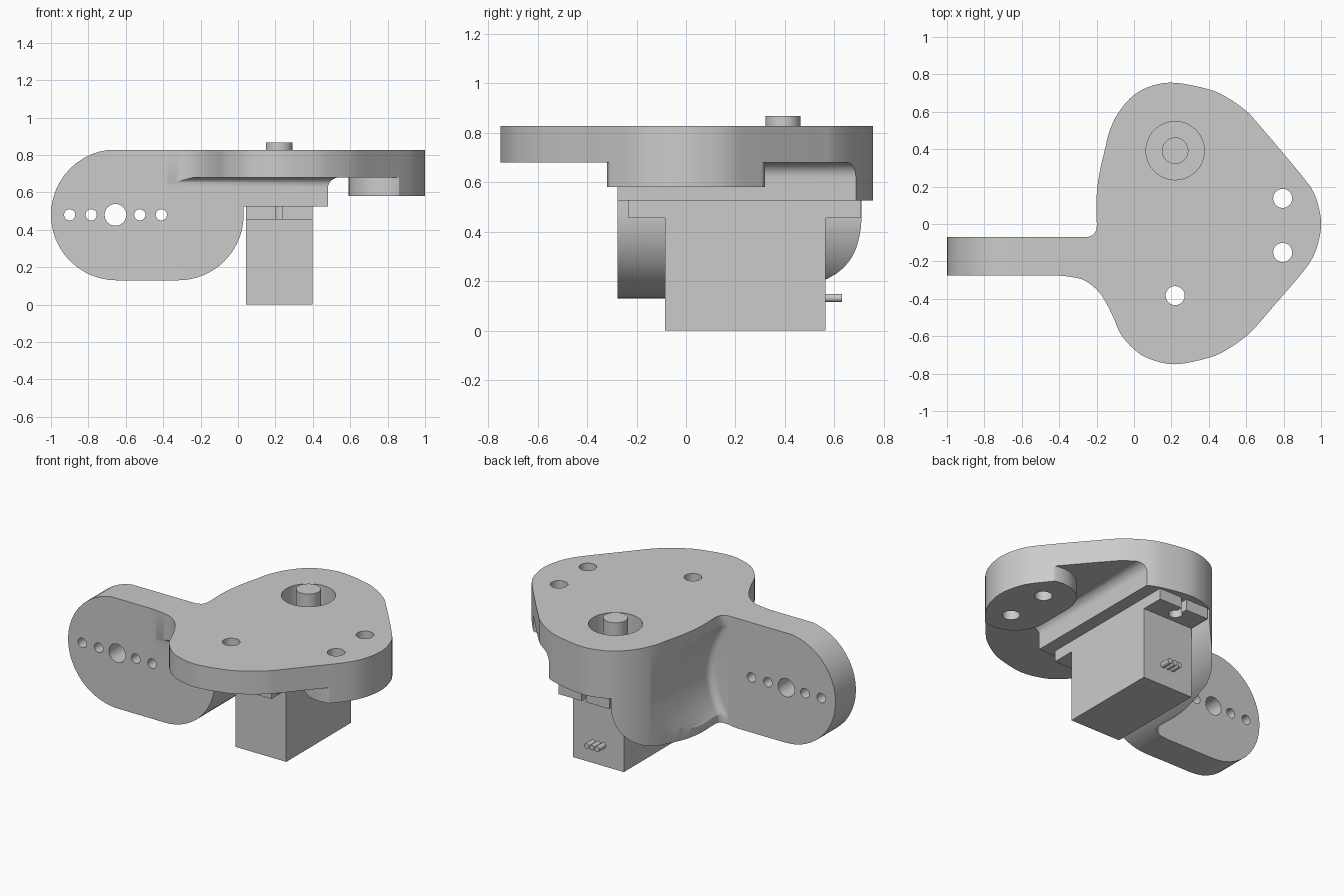
import bpy
from math import sin, cos, pi, radians
from mathutils import Vector

old = bpy.data.objects.get("Cube")
if old:
    bpy.data.objects.remove(old, do_unlink=True)

grey = bpy.data.materials.new("light_grey")
grey.use_nodes = True
GREY = (0.6, 0.6, 0.6, 1)
grey.diffuse_color = GREY
grey.node_tree.nodes["Principled BSDF"].inputs["Base Color"].default_value = GREY


def prism(name, pts, axis, lo, hi):
    """Extrude a closed 2D profile along an axis from lo to hi."""
    place = {"x": lambda a, b, t: (t, a, b),
             "y": lambda a, b, t: (a, t, b),
             "z": lambda a, b, t: (a, b, t)}[axis]
    n = len(pts)
    verts = [place(a, b, t) for t in (lo, hi) for a, b in pts]
    faces = [tuple(range(n)), tuple(range(n, 2 * n))]
    faces += [(i, (i + 1) % n, (i + 1) % n + n, i + n) for i in range(n)]
    mesh = bpy.data.meshes.new(name)
    mesh.from_pydata(verts, [], faces)
    mesh.materials.append(grey)
    obj = bpy.data.objects.new(name, mesh)
    bpy.context.collection.objects.link(obj)
    activate(obj)
    bpy.ops.object.mode_set(mode="EDIT")
    bpy.ops.mesh.select_all(action="SELECT")
    bpy.ops.mesh.normals_make_consistent(inside=False)
    bpy.ops.object.mode_set(mode="OBJECT")
    return obj


def activate(obj):
    bpy.ops.object.select_all(action="DESELECT")
    obj.select_set(True)
    bpy.context.view_layer.objects.active = obj


def arc(cx, cy, r, start, end, steps=16):
    angles = [radians(start + (end - start) * i / steps) for i in range(steps + 1)]
    return [(cx + r * cos(a), cy + r * sin(a)) for a in angles]


def circle(cx, cy, r, steps=32):
    return arc(cx, cy, r, 0, 360, steps)[:-1]


def rect(a0, a1, b0, b1):
    return [(a0, b0), (a1, b0), (a1, b1), (a0, b1)]


def spline(pts, steps=4):
    """Smooth open curve through the points."""
    p = [Vector(q) for q in [pts[0]] + pts + [pts[-1]]]
    out = []
    for a, b, c, d in zip(p, p[1:], p[2:], p[3:]):
        for i in range(steps):
            t = i / steps
            q = b + (c - a) * t / 2 + (a - 2.5 * b + 2 * c - d / 2) * t * t \
                + (1.5 * (b - c) + (d - a) / 2) * t ** 3
            out.append((q.x, q.y))
    return out + [pts[-1]]


def combine(obj, tool, operation):
    mod = obj.modifiers.new("cut", "BOOLEAN")
    mod.operation, mod.solver, mod.object = operation, "EXACT", tool
    activate(obj)
    bpy.ops.object.modifier_apply(modifier=mod.name)
    bpy.data.objects.remove(tool, do_unlink=True)


def smooth(obj):
    activate(obj)
    bpy.ops.object.shade_smooth_by_angle(angle=radians(30))


# Plan outline of the bracket: rounded plate with a straight arm
plan = spline([
    (-.25, -.07), (-.215, -.055), (-.2, -.02), (-.2, .04), (-.2, .15),
    (-.185, .27), (-.155, .4), (-.13, .5), (-.08, .6), (0, .69), (.1, .74),
    (.22, .755), (.4, .72), (.5, .675), (.6, .605), (.66, .54), (.75, .435),
    (.9, .255), (.96, .17), (.99, .08), (1, 0), (.99, -.08), (.96, -.17),
    (.9, -.26), (.75, -.435), (.66, -.54), (.6, -.6), (.5, -.67), (.4, -.715),
    (.22, -.75), (.08, -.72), (0, -.67), (-.07, -.59), (-.11, -.5),
    (-.15, -.42), (-.2, -.35), (-.28, -.295), (-.4, -.275)])
plan += [(-1.1, -.275), (-1.1, -.07)]
bracket = prism("bracket", plan, "z", 0, .827)

# Front profile: rounded arm end, curved underside, stepped plate
profile = arc(-.65, .48, .35, 90, 270, 24) + arc(-.32, .48, .35, -90, 0)
profile += [(.03, .525), (.48, .525)] + arc(.54, .62, .06, 180, 90, 6)
profile += [(1.1, .68), (1.1, .83)]
shape = prism("profile", profile, "y", -1, 1)

# Thickened boss under the pair of mounting holes
boss = prism("boss", arc(.795, .115, .205, 0, 180) + arc(.795, -.115, .205, 180, 360),
             "z", .58, .75)
combine(shape, boss, "UNION")
combine(bracket, shape, "INTERSECT")

# Clear the space below the front of the plate, leaving a fillet
under = [(-1, -.1), (-.276, -.1)] + arc(-.326, .63, .05, 0, 90, 6) + [(-1, .68)]
combine(bracket, prism("underside", under, "x", -1.2, .56), "DIFFERENCE")

# Round clearance scoop behind the arm, with a softened end
scoop = prism("scoop", circle(-.65, .48, .53, 96), "y", -.07, .8)
bevel = scoop.modifiers.new("round", "BEVEL")
bevel.width, bevel.segments = .045, 5
bevel.limit_method, bevel.angle_limit = "ANGLE", radians(40)
activate(scoop)
bpy.ops.object.modifier_apply(modifier=bevel.name)
combine(bracket, scoop, "DIFFERENCE")

# Holes through the plate and the arm, and the recess for the shaft
for x, y in ((.22, -.383), (.795, .137), (.795, -.152)):
    combine(bracket, prism("hole", circle(x, y, .051), "z", .4, 1), "DIFFERENCE")
for x, r in ((-.9, .03), (-.785, .03), (-.655, .058), (-.525, .03), (-.41, .03)):
    combine(bracket, prism("hole", circle(x, .48, r), "y", -.4, 0), "DIFFERENCE")
combine(bracket, prism("recess", circle(.22, .392, .156, 48), "z", .7, 1), "DIFFERENCE")
smooth(bracket)

# Motor hanging below the plate
prism("motor_body", rect(.042, .398, -.085, .563), "z", 0, .54)
tabs = prism("motor_tabs", rect(.042, .398, -.232, .708), "z", .455, .53)
for end, centre in ((-.3, -.155), (.8, .632)):
    slot = rect(.202, .236, min(end, centre), max(end, centre))
    combine(tabs, prism("slot", slot, "z", .4, .6), "DIFFERENCE")
    combine(tabs, prism("slot_hole", circle(.22, centre, .04), "z", .4, .6), "DIFFERENCE")
smooth(tabs)
smooth(prism("motor_shaft", circle(.22, .392, .071), "z", .69, .867))

# Three wires at the back of the motor
for i in (-1, 0, 1):
    smooth(prism("wire", circle(.22 + i * .036, .132, .017, 16), "y", .55, .63))
